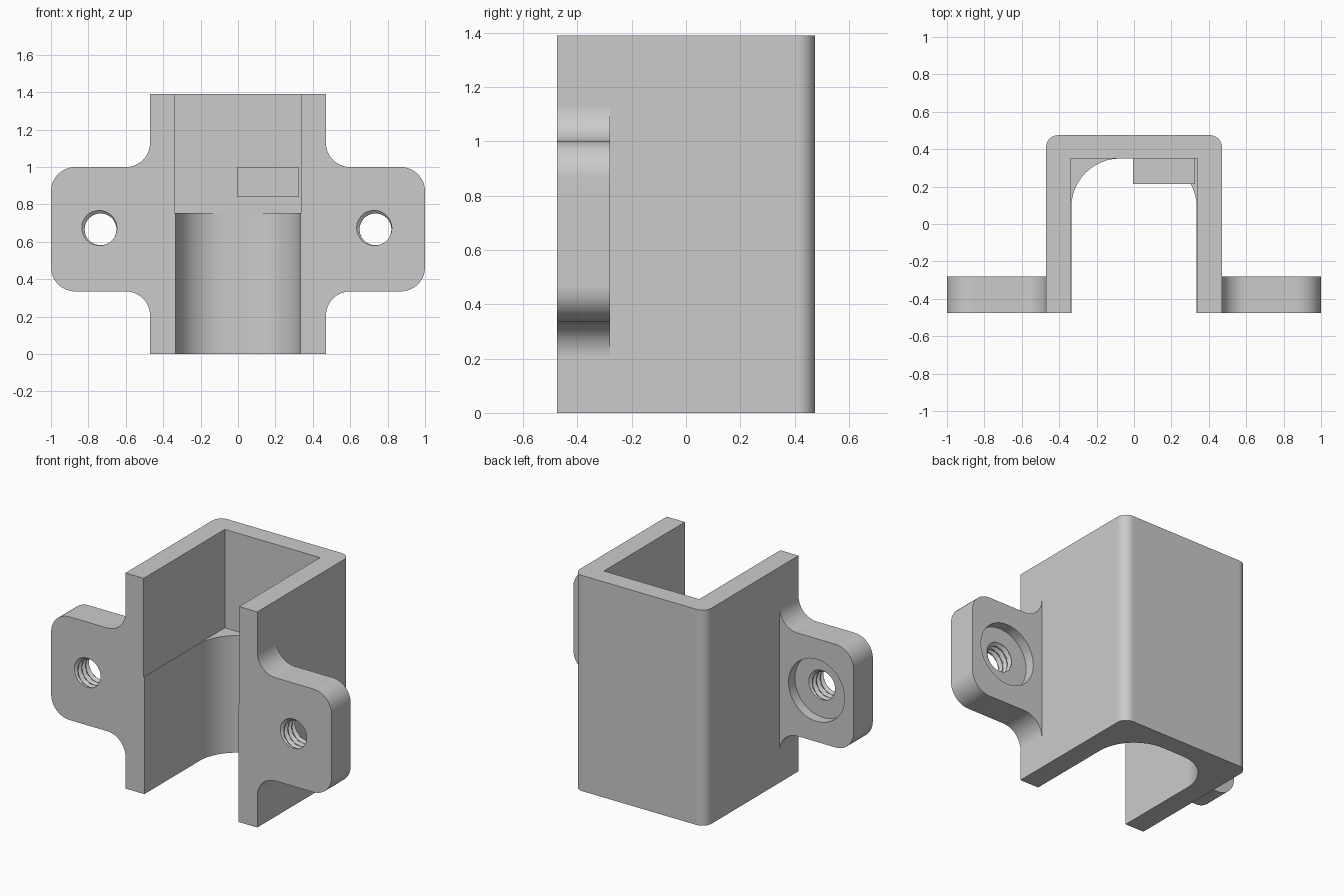
import bpy, bmesh, math
from mathutils import Matrix

if "Cube" in bpy.data.objects:
    bpy.data.objects.remove(bpy.data.objects["Cube"])

grey = bpy.data.materials.new("light grey")
grey.diffuse_color = (0.6, 0.6, 0.6, 1)
grey.use_nodes = True
grey.node_tree.nodes["Principled BSDF"].inputs["Base Color"].default_value = grey.diffuse_color


def add_object(name, bm):
    bmesh.ops.recalc_face_normals(bm, faces=bm.faces)
    mesh = bpy.data.meshes.new(name)
    bm.to_mesh(mesh)
    bm.free()
    mesh.materials.append(grey)
    obj = bpy.data.objects.new(name, mesh)
    bpy.context.collection.objects.link(obj)
    return obj


def arc(cx, cy, r, a0, a1, n=12):
    return [(cx + r * math.cos(math.radians(a0 + (a1 - a0) * i / n)),
             cy + r * math.sin(math.radians(a0 + (a1 - a0) * i / n))) for i in range(n + 1)]


def prism(name, points, lo, hi, axis="z"):
    """Extrude a 2D outline along z (outline in xy) or y (outline in xz)."""
    bm = bmesh.new()
    place = (lambda p, h: (p[0], p[1], h)) if axis == "z" else (lambda p, h: (p[0], h, p[1]))
    a = [bm.verts.new(place(p, lo)) for p in points]
    b = [bm.verts.new(place(p, hi)) for p in points]
    bm.faces.new(a)
    bm.faces.new(b)
    for i in range(len(a)):
        j = (i + 1) % len(a)
        bm.faces.new((a[i], a[j], b[j], b[i]))
    return add_object(name, bm)


def thread_cutter(name, x, z, y0, y1, r0=0.085, r1=0.107, pitch=0.04):
    """Helical thread as a closed tube whose radius follows a triangle wave."""
    seg, rows = 40, 48
    bm = bmesh.new()
    rings = []
    for k in range(rows + 1):
        y = y0 + (y1 - y0) * k / rows
        ring = []
        for s in range(seg):
            t = (y / pitch + s / seg) % 1
            r = r0 + (r1 - r0) * max(0, 1 - abs(2 * t - 1) * 1.25)
            a = 2 * math.pi * s / seg
            ring.append(bm.verts.new((x + r * math.cos(a), y, z + r * math.sin(a))))
        rings.append(ring)
    for p, q in zip(rings, rings[1:]):
        for s in range(seg):
            t = (s + 1) % seg
            bm.faces.new((p[s], p[t], q[t], q[s]))
    bm.faces.new(rings[0])
    bm.faces.new(rings[-1])
    return add_object(name, bm)


def combine(target, other, operation):
    mod = target.modifiers.new("combine", "BOOLEAN")
    mod.operation, mod.object, mod.solver = operation, other, "EXACT"
    bpy.context.view_layer.objects.active = target
    bpy.ops.object.modifier_apply(modifier=mod.name)
    bpy.data.objects.remove(other, do_unlink=True)


FRONT, BACK, TOP, STEP, MID = -0.475, 0.475, 1.39, 0.755, 0.667

# Housing block with rounded back corners
bracket = prism("bracket", [(-0.47, FRONT), (0.47, FRONT)]
                + arc(0.405, BACK - 0.065, 0.065, 0, 90)
                + arc(-0.405, BACK - 0.065, 0.065, 90, 180), 0, TOP)

# Side tabs with filleted roots and rounded outer corners
for side in (-1, 1):
    outline = ([(0.40, 1.13)] + arc(0.6, 1.13, 0.13, 180, 270) + arc(0.87, 0.87, 0.13, 90, 0)
               + arc(0.87, 0.465, 0.13, 0, -90) + arc(0.6, 0.205, 0.13, 90, 180) + [(0.40, 0.205)])
    tab = prism("tab", [(side * x, z) for x, z in outline], FRONT, -0.28, "y")
    combine(bracket, tab, "UNION")

# Channel: square above the step, rounded below it
lower = prism("lower_channel", [(-0.335, -0.6), (0.335, -0.6)]
              + arc(0.075, 0.09, 0.26, 0, 90) + arc(-0.075, 0.09, 0.26, 90, 180), -0.1, STEP + 0.02)
combine(bracket, lower, "DIFFERENCE")
upper = prism("upper_channel", [(-0.34, -0.6), (0.34, -0.6), (0.34, 0.351), (-0.34, 0.351)],
              STEP, TOP + 0.1)
combine(bracket, upper, "DIFFERENCE")

# Threaded holes with a round recess on the back of each tab
for side in (-1, 1):
    x = side * 0.735
    recess = prism("recess", arc(x, MID, 0.2, 0, 360, 64)[:-1], -0.345, -0.2, "y")
    combine(bracket, recess, "DIFFERENCE")
    combine(bracket, thread_cutter("thread", x, MID, -0.5, -0.32), "DIFFERENCE")

# Small stop block on the inner back wall
stop = prism("stop_block", [(-0.005, 0.215), (0.325, 0.215), (0.325, 0.36), (-0.005, 0.36)], 0.84, 1.0)

# Smooth rounded areas, keeping flat faces clean
bpy.ops.object.select_all(action="DESELECT")
bracket.select_set(True)
bpy.context.view_layer.objects.active = bracket
bpy.ops.object.shade_smooth_by_angle(angle=math.radians(30))
bracket.modifiers.new("clean_normals", "WEIGHTED_NORMAL").keep_sharp = True
